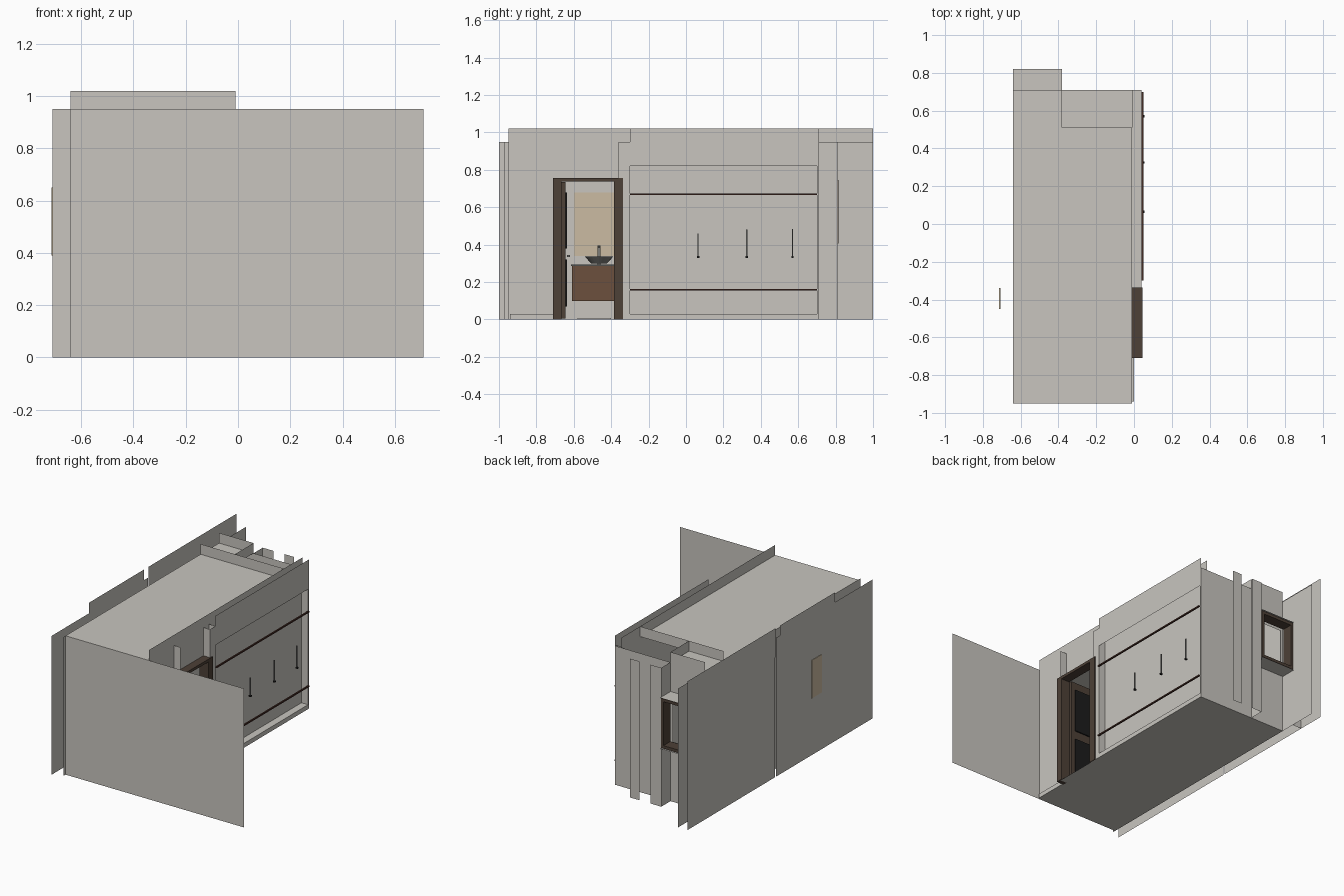
import bpy, bmesh, math

cube = bpy.data.objects.get("Cube")
if cube:
    bpy.data.objects.remove(cube, do_unlink=True)


def material(name, r, g, b):
    m = bpy.data.materials.new(name)
    m.diffuse_color = (r, g, b, 1)
    m.use_nodes = True
    m.node_tree.nodes["Principled BSDF"].inputs["Base Color"].default_value = (r, g, b, 1)
    return m


WALL = material("warm grey plaster", 0.58, 0.56, 0.52)
FRAME = material("dark brown frame", 0.075, 0.052, 0.038)
RAIL = material("red brown rail", 0.06, 0.025, 0.018)
WOOD = material("vanity wood", 0.15, 0.08, 0.047)
BEIGE = material("beige mirror", 0.6, 0.5, 0.36)
BLACK = material("black trim", 0.012, 0.012, 0.012)
METAL = material("grey metal", 0.2, 0.2, 0.19)


def finish(name, bm, mat):
    me = bpy.data.meshes.new(name)
    bm.to_mesh(me)
    bm.free()
    me.materials.append(mat)
    ob = bpy.data.objects.new(name, me)
    bpy.context.collection.objects.link(ob)
    return ob


def sheet(name, axis, pos, a, b, mat=WALL, hole=None):
    """Flat sheet across one axis; a and b are its spans, hole is (a span, b span)."""
    sa, sb = set(a), set(b)
    if hole:
        sa |= set(hole[0])
        sb |= set(hole[1])
    sa, sb = sorted(sa), sorted(sb)
    bm = bmesh.new()

    def vert(p, q):
        return bm.verts.new({"x": (pos, p, q), "y": (p, pos, q), "z": (p, q, pos)}[axis])

    for a0, a1 in zip(sa, sa[1:]):
        for b0, b1 in zip(sb, sb[1:]):
            if hole and hole[0][0] <= a0 < hole[0][1] and hole[1][0] <= b0 < hole[1][1]:
                continue
            bm.faces.new([vert(a0, b0), vert(a1, b0), vert(a1, b1), vert(a0, b1)])
    bmesh.ops.remove_doubles(bm, verts=bm.verts, dist=1e-5)
    return finish(name, bm, mat)


def box(name, x, y, z, mat):
    bm = bmesh.new()
    bmesh.ops.create_cube(bm, size=1)
    for v in bm.verts:
        v.co = [s[0] + (c + 0.5) * (s[1] - s[0]) for c, s in zip(v.co, (x, y, z))]
    return finish(name, bm, mat)


TOP, HIGH = 0.95, 1.02
L, R, NICHE, SHAFT = -0.64, 0.04, -0.01, -0.38
OUT, FRONT, BACK = -0.71, -0.95, 0.71
DOOR = (-0.70, -0.34)

# Floor and ceilings
sheet("floor", "z", 0, (L, NICHE), (FRONT, BACK))
sheet("floor_edge", "z", 0, (NICHE, R), (-0.68, BACK))
sheet("ceiling", "z", TOP, (L, NICHE), (FRONT, 0.51))
sheet("shaft_ceiling", "z", TOP, (L, SHAFT), (0.51, BACK))

# Front wall and the two long walls on the far side
sheet("front_wall", "y", FRONT, (L, 0.71), (0, TOP))
sheet("inner_long_wall", "x", L, (-0.97, 1), (0, TOP))
sheet("outer_wall_front", "x", OUT, (-1, 0.04), (0, TOP))
sheet("outer_wall_back", "x", OUT, (0.05, 1), (0, TOP))
sheet("outer_wall_joint", "y", 0.81, (OUT, L), (0, TOP))
for i, span in enumerate([(-0.59, 0), (0.05, 1)]):
    sheet(f"outer_header_{i}", "x", OUT - 0.003, span, (0.82, HIGH))

# Entrance side: tall wall, door surround, recess with header
sheet("side_wall_front", "x", NICHE, (FRONT, -0.68), (0, HIGH), hole=((DOOR[0], -0.68), (0, 0.75)))
sheet("side_wall_high", "x", NICHE, (-0.68, -0.36), (0.75, HIGH))
sheet("recess_wall", "x", NICHE, (-0.36, BACK), (0, HIGH))
sheet("door_pier", "x", R, (-0.36, -0.3), (0, TOP))
sheet("recess_header", "x", R, (-0.3, BACK), (0.82, HIGH))
for i, y in enumerate((-0.68, -0.36, -0.3, 0.7)):
    z0 = 0.75 if i == 0 else 0
    sheet(f"recess_return_{i}", "y", y, (NICHE, R), (z0, TOP))
sheet("recess_end", "x", R, (0.7, BACK), (0, 0.82))
box("baseboard_back", (NICHE, R), (-0.34, BACK), (0, 0.03), WALL)
box("baseboard_front", (NICHE, 0), (-0.94, -0.71), (0, 0.03), WALL)

# Back walls, service shaft and free-standing strips
sheet("ceiling_upstand", "y", 0.51, (L, NICHE), (TOP, HIGH))
sheet("back_wall", "y", BACK, (SHAFT, R), (0, TOP))
sheet("window_wall", "y", BACK, (L, SHAFT), (0, HIGH),
      hole=((-0.62, -0.40), (0.41, 0.73)))
sheet("shaft_side", "x", SHAFT, (0.51, BACK), (TOP, HIGH))
sheet("window_side_wall", "x", SHAFT, (BACK, 0.81), (0, TOP))
for i, span in enumerate([(SHAFT, -0.30), (-0.215, -0.145)]):
    sheet(f"back_strip_{i}", "y", 0.81, span, (0, TOP))

# Window with reveal and frame
for n, z in (("sill", 0.40), ("head", 0.75)):
    sheet(f"window_{n}", "z", z, (L, SHAFT), (BACK, 0.82))
for n, x in (("left", (-0.40, -0.382)), ("right", (-0.638, -0.62))):
    box(f"window_jamb_{n}", x, (0.74, 0.815), (0.405, 0.745), FRAME)
for n, z in (("bottom", (0.405, 0.425)), ("top", (0.725, 0.745))):
    box(f"window_rail_{n}", (-0.62, -0.40), (0.74, 0.815), z, FRAME)

# Door frame, open leaf and its trims
box("door_jamb_front", (-0.02, 0.045), (-0.71, -0.665), (0, 0.757), FRAME)
box("door_jamb_back", (-0.02, 0.045), (-0.385, -0.336), (0, 0.757), FRAME)
box("door_lintel", (-0.02, 0.045), (-0.665, -0.385), (0.738, 0.757), FRAME)
box("door_leaf", (-0.31, -0.02), (-0.665, -0.645), (0.005, 0.735), FRAME)
for i, z in enumerate([(0.07, 0.32), (0.38, 0.68)]):
    box(f"door_trim_{i}", (-0.28, -0.05), (-0.645, -0.637), z, BLACK)
box("door_handle", (-0.29, -0.24), (-0.637, -0.62), (0.335, 0.345), METAL)

# Screen rails and pulls
for n, z in (("bottom", 0.16), ("top", 0.67)):
    box(f"screen_rail_{n}", (0.04, 0.05), (-0.3, 0.7), (z - 0.005, z + 0.004), RAIL)
for i, (y, top) in enumerate([(0.065, 0.46), (0.325, 0.48), (0.57, 0.485)]):
    box(f"screen_pull_{i}", (0.043, 0.05), (y - 0.003, y + 0.003), (0.335, top), METAL)
    box(f"screen_pull_foot_{i}", (0.04, 0.055), (y - 0.006, y + 0.006), (0.33, 0.34), BLACK)

# Vanity, mirror, basin and tap
box("vanity", (-0.635, -0.42), (-0.61, -0.30), (0.10, 0.285), WOOD)
box("vanity_top", (-0.635, -0.41), (-0.615, -0.295), (0.285, 0.295), METAL)
box("mirror", (-0.638, -0.632), (-0.60, -0.33), (0.34, 0.68), BEIGE)
box("outer_plate", (-0.714, -0.708), (-0.45, -0.34), (0.39, 0.65), BEIGE)
bm = bmesh.new()
bmesh.ops.create_cone(bm, segments=24, radius1=0.04, radius2=0.078, depth=0.04, cap_ends=False)
bmesh.ops.create_circle(bm, cap_ends=True, segments=24, radius=0.04)
for v in bm.verts:
    if abs(v.co.z) < 0.001:
        v.co.z = -0.019
basin = finish("basin", bm, METAL)
basin.location = (-0.51, -0.465, 0.318)
box("tap_post", (-0.61, -0.598), (-0.472, -0.458), (0.295, 0.395), METAL)
box("tap_spout", (-0.598, -0.55), (-0.47, -0.46), (0.383, 0.393), METAL)
box("floor_tray", (-0.5, -0.2), (-0.58, -0.4), (0.001, 0.008), WALL)
